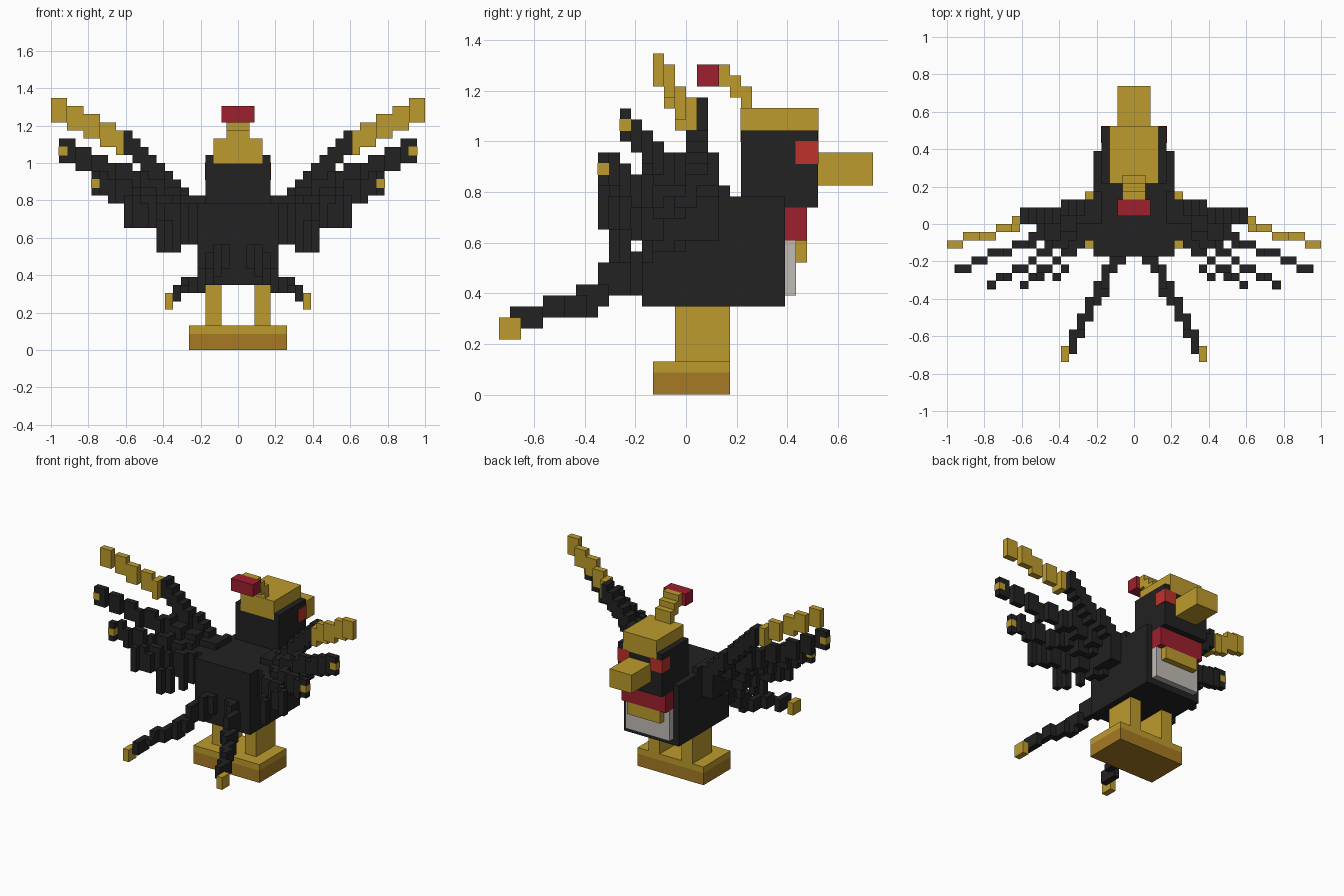
import bpy
import bmesh
from mathutils import Matrix, Vector

cube = bpy.data.objects.get("Cube")
if cube:
    bpy.data.objects.remove(cube, do_unlink=True)

U = 1 / 23  # edge of one building block


def material(name, r, g, b):
    m = bpy.data.materials.new(name)
    m.use_nodes = True
    m.diffuse_color = (r, g, b, 1)
    m.node_tree.nodes["Principled BSDF"].inputs["Base Color"].default_value = (r, g, b, 1)
    return m


black = material("black feathers", .016, .016, .016)
gold = material("gold", .51, .33, .027)
bronze = material("dark gold", .38, .195, .017)
crimson = material("crimson", .34, .014, .027)
scarlet = material("scarlet", .52, .032, .024)
white = material("pale grey", .53, .5, .47)


def part(name, mat, boxes, mirror=False, grow=0):
    """Mesh of boxes given in block units as x0, x1, y0, y1, z0, z1."""
    bm = bmesh.new()
    for x0, x1, y0, y1, z0, z1 in boxes:
        lo, hi = Vector((x0, y0, z0)), Vector((x1, y1, z1))
        size = (hi - lo + Vector((grow, grow, grow)) * 2) * U
        place = Matrix.Translation((lo + hi) * U / 2) @ Matrix.Diagonal((*size, 1))
        bmesh.ops.create_cube(bm, size=1, matrix=place)
    mesh = bpy.data.meshes.new(name)
    bm.to_mesh(mesh)
    bm.free()
    mesh.materials.append(mat)
    obj = bpy.data.objects.new(name, mesh)
    bpy.context.collection.objects.link(obj)
    if mirror:
        mod = obj.modifiers.new("Mirror", 'MIRROR')
        mod.use_mirror_merge = False
    return obj


def feather(name, root, tip, height=3, thick_until=.5):
    """Stepped row of blocks from root to tip, thinner toward the tip."""
    boxes = []
    a, b = Vector(root), Vector(tip)
    for x in range(root[0], tip[0] + 1):
        t = (x - a.x) / (b.x - a.x)
        p = a.lerp(b, t)
        y, z = round(p.y), round(p.z)
        depth = 2 if t < thick_until else 1
        boxes.append((x, x + 1, y, y + depth, z, z + height))
    return part(name, black, boxes, mirror=True)


# Base and legs
part("base", bronze, [(-6, 6, -3, 4, 0, 2)])
part("base_top", gold, [(-6, 6, -3, 4, 2, 3)])
part("legs", gold, [(2, 4, -1, 4, 3, 8)], mirror=True)

# Body and head
part("body", black, [(-5, 5, -4, 9, 8, 18)])
part("head", black, [(-4, 4, 5, 12, 17, 24)])
part("head_cap", gold, [(-3, 3, 5, 12, 23, 26)], grow=.04)
part("beak", gold, [(-2, 2, 12, 17, 19, 22)])
part("eyes", scarlet, [(2, 4, 10, 12, 21, 23)], mirror=True, grow=.06)

# Crest with its knob
part("crest", gold, [(-1.4, 1.4, 6 - i, 7 - i, 25 + i, 27 + i) if i > 1 else
                     (-1.4, 1.4, 6 - i, 7 - i, 26, 27 + i) for i in (1, 2, 3)])
part("crest_knob", crimson, [(-2, 2, 1, 3, 28, 30)])

# Throat and chest
part("throat", crimson, [(-4, 4, 9, 11, 14, 17)])
part("bib", white, [(-4, 4, 9, 10, 9, 14)])
part("chest_plate", gold, [(-3, 3, 10, 11, 12, 14)])

# Wings: shoulder, leading edge and trailing feathers
part("shoulders", black, [(4, 5, 0, 4, 15, 19), (5, 7, -1, 3, 14, 18)], mirror=True)
feather("leading_feather", (5, 1, 16), (13, 0, 24), thick_until=2)
feather("second_feather", (5, 0, 16), (21, -6, 23))
feather("third_feather", (5, -1, 15), (17, -8, 19))
feather("fourth_feather", (5, -2, 14), (13, -8, 15), height=4)
feather("inner_feather", (5, -2, 14), (11, -7, 15))
feather("lowest_feather", (5, -2, 13), (9, -7, 12), height=4)
part("wing_tips", gold, [
    (14, 15, -1, 1, 24, 27), (15, 17, -1, 0, 25, 28), (17, 19, -2, -1, 26, 29),
    (19, 21, -2, -1, 27, 30), (21, 23, -3, -2, 28, 31)], mirror=True)
part("feather_spots", gold, [(21, 22, -6, -5, 24, 25), (17, 18, -8, -7, 20, 21)],
     mirror=True, grow=.05)

# Forked tail
part("tail", black, [
    (1, 3, -5, -4, 10, 13), (2, 3, -6, -4, 9, 13), (3, 4, -8, -5, 9, 12),
    (3, 5, -9, -7, 8, 10), (4, 5, -10, -8, 7, 10), (5, 6, -12, -9, 7, 9),
    (6, 7, -13, -11, 7, 9), (6, 7, -14, -12, 7, 8), (7, 8, -16, -13, 6, 8)], mirror=True)
part("tail_tips", gold, [(8, 9, -17, -15, 5, 7)], mirror=True)
